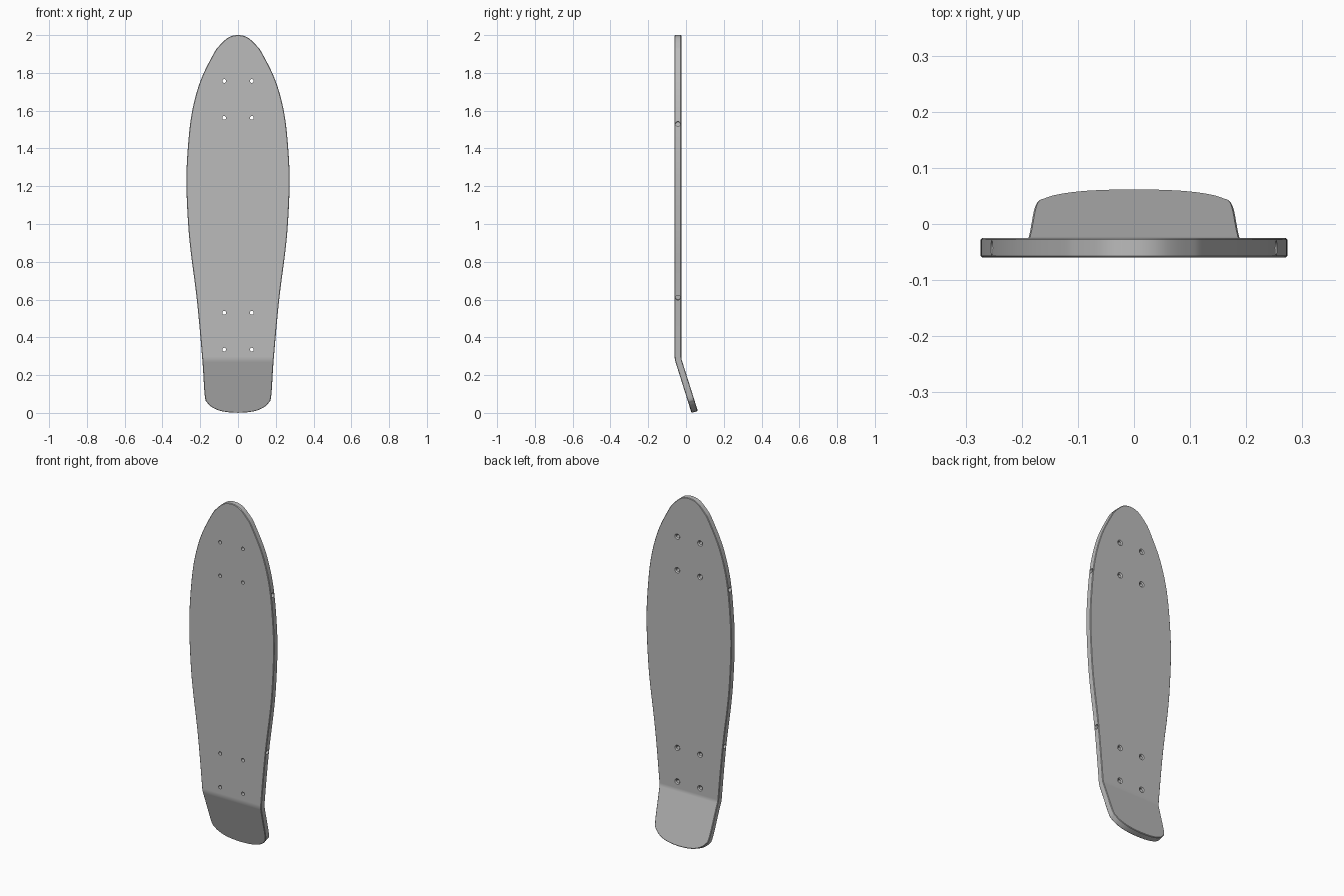
import bpy, bmesh
from math import sin, cos, radians, pi
from mathutils import Vector, Matrix

if "Cube" in bpy.data.objects:
    bpy.data.objects.remove(bpy.data.objects["Cube"])

THICK = 0.035
FRONT_Y = -0.06
BEND_Z = 0.283           # height of the kick tail crease
TILT = radians(17.5)     # kick tail angle
SOFT = 0.015             # half length of the rounded crease

grey = bpy.data.materials.new("deck grey")
grey.use_nodes = True
GREY = (0.5, 0.5, 0.5, 1)
grey.diffuse_color = GREY
grey.node_tree.nodes["Principled BSDF"].inputs["Base Color"].default_value = GREY


def bent(x, h, t):
    """Place a flat deck point (x, height h, depth t) on the bent board."""
    radius = 2 * SOFT / TILT
    s = BEND_Z + SOFT - h
    if s <= 0:
        return Vector((x, FRONT_Y + t, h))
    angle = min(s / radius, TILT)
    rest = max(s - 2 * SOFT, 0)
    y = FRONT_Y + radius - (radius - t) * cos(angle) + rest * sin(angle)
    z = BEND_Z + SOFT - (radius - t) * sin(angle) - rest * cos(angle)
    return Vector((x, y, z))


def spline(points, steps):
    """Closed smooth curve through the points."""
    n, out = len(points), []
    for i in range(n):
        a, b, c, d = (Vector(points[(i + k) % n]) for k in (-1, 0, 1, 2))
        for k in range(steps):
            u = k / steps
            out.append(0.5 * (2 * b + (c - a) * u + (2 * a - 5 * b + 4 * c - d) * u**2
                              + (3 * b - a - 3 * c + d) * u**3))
    return out


# Half outline from nose to tail: half width, height
half = [(0, 2), (.05, 1.988), (.098, 1.945), (.13, 1.9), (.2, 1.755), (.246, 1.58),
        (.268, 1.37), (.273, 1.2), (.264, 1.0), (.25, .85), (.218, .6), (.189, .283),
        (.176, .09), (.16, .05), (.13, .025), (.08, .007), (0, 0)]
flat = [(w, z if z >= BEND_Z else BEND_Z - (BEND_Z - z) / cos(TILT)) for w, z in half]
outline = spline(flat + [(-w, z) for w, z in flat[-2:0:-1]], 5)

# Deck: flat outline, cut across the crease, bent and thickened
bm = bmesh.new()
bm.faces.new([bm.verts.new((p.x, 0, p.y)) for p in outline])
for k in range(7):
    bmesh.ops.bisect_plane(bm, geom=bm.verts[:] + bm.edges[:] + bm.faces[:],
                           plane_co=(0, 0, BEND_Z + SOFT * (k / 3 - 1)),
                           plane_no=(0, 0, 1), dist=1e-5)
ext = bmesh.ops.extrude_face_region(bm, geom=bm.faces[:], use_keep_orig=True)
back = {v for v in ext["geom"] if isinstance(v, bmesh.types.BMVert)}
for v in bm.verts:
    v.co = bent(v.co.x, v.co.z, THICK if v in back else 0)
bmesh.ops.recalc_face_normals(bm, faces=bm.faces[:])
# Eased rim on both faces
rim = [e for e in bm.edges if len(e.link_faces) == 2 and e.calc_face_angle(0) > 1.2]
bmesh.ops.bevel(bm, geom=rim, offset=0.003, segments=1, affect='EDGES', profile=0.5)
mesh = bpy.data.meshes.new("deck")
bm.to_mesh(mesh)
bm.free()
deck = bpy.data.objects.new("deck", mesh)
bpy.context.collection.objects.link(deck)
mesh.materials.append(grey)

# Cutter: countersunk bolt holes and small sockets in the side edges
cut = bmesh.new()


def drill(center, direction, r1, r2, depth):
    turn = Vector(direction).to_track_quat('Z', 'Y').to_matrix().to_4x4()
    bmesh.ops.create_cone(cut, cap_ends=True, segments=20, radius1=r1, radius2=r2,
                          depth=depth, matrix=Matrix.Translation(center) @ turn)


BACK_Y = FRONT_Y + THICK
holes = bmesh.new()
for side in (-1, 1):
    for z in (1.757, 1.562, 0.53, 0.335):
        drill((side * .073, FRONT_Y + THICK / 2, z), (0, 1, 0), .01, .01, THICK * 2)
    for x, z, tilt in ((.254, 1.53, .12), (.219, .61, -.12)):
        drill((side * x, FRONT_Y + THICK / 2, z), (side, 0, tilt), .013, .013, .04)
holes.free()


def cutter(name):
    global cut
    data = bpy.data.meshes.new(name)
    cut.to_mesh(data)
    cut.free()
    data.materials.append(grey)
    obj = bpy.data.objects.new(name, data)
    bpy.context.collection.objects.link(obj)
    mod = deck.modifiers.new(name, 'BOOLEAN')
    mod.operation, mod.solver, mod.object = 'DIFFERENCE', 'EXACT', obj
    obj.hide_render = True
    obj.hide_viewport = True
    obj.display_type = 'WIRE'
    cut = bmesh.new()
    return obj


helpers = [cutter("hole_cutter")]
for side in (-1, 1):
    for z in (1.757, 1.562, 0.53, 0.335):
        drill((side * .073, BACK_Y, z), (0, 1, 0), .01, .022, .012)
helpers.append(cutter("countersink_cutter"))

# Bake the cuts, then drop the helpers
bpy.context.view_layer.objects.active = deck
deck.select_set(True)
for mod in list(deck.modifiers):
    bpy.ops.object.modifier_apply(modifier=mod.name)
for obj in helpers:
    bpy.data.objects.remove(obj)

bpy.ops.object.shade_smooth_by_angle(angle=radians(30))
deck.modifiers.new("even_shading", 'WEIGHTED_NORMAL').keep_sharp = True
